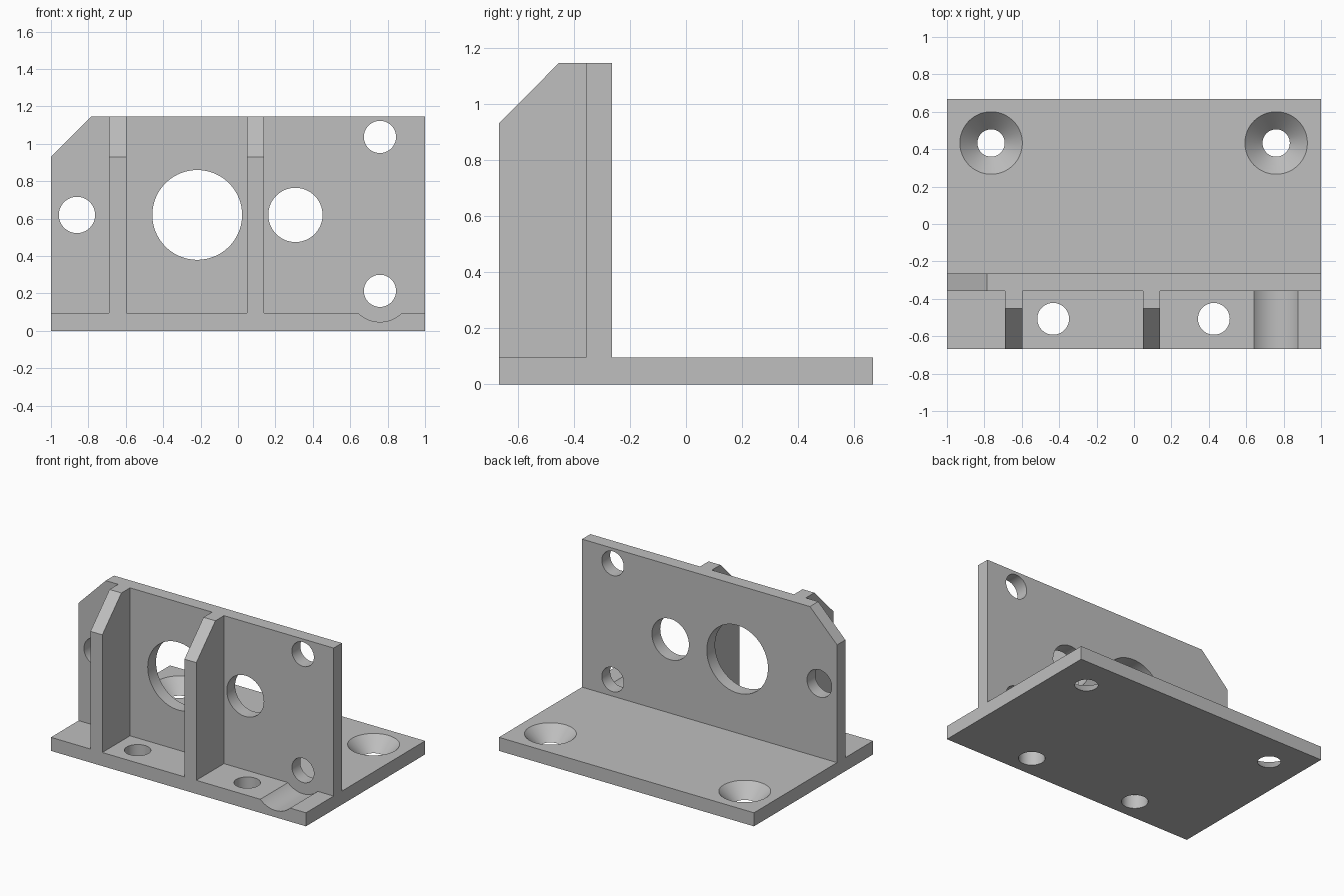
import bpy, bmesh, math
from mathutils import Vector

if "Cube" in bpy.data.objects:
    bpy.data.objects.remove(bpy.data.objects["Cube"])

grey = bpy.data.materials.new("plain_grey")
grey.diffuse_color = (0.52, 0.52, 0.52, 1)
grey.use_nodes = True
grey.node_tree.nodes["Principled BSDF"].inputs["Base Color"].default_value = grey.diffuse_color


def prism(name, pts, depth):
    """Extrude a closed outline of 3D points along the depth vector."""
    bm = bmesh.new()
    face = bm.faces.new([bm.verts.new(p) for p in pts])
    ext = bmesh.ops.extrude_face_region(bm, geom=[face])
    moved = [g for g in ext["geom"] if isinstance(g, bmesh.types.BMVert)]
    bmesh.ops.translate(bm, verts=moved, vec=Vector(depth))
    bmesh.ops.recalc_face_normals(bm, faces=bm.faces)
    mesh = bpy.data.meshes.new(name)
    bm.to_mesh(mesh)
    bm.free()
    obj = bpy.data.objects.new(name, mesh)
    bpy.context.collection.objects.link(obj)
    mesh.materials.append(grey)
    return obj


def cone(z0, z1, r0, r1, x, y):
    bpy.ops.mesh.primitive_cone_add(vertices=96, radius1=r0, radius2=r1,
                                    depth=z1 - z0, location=(x, y, (z0 + z1) / 2))
    return bpy.context.object


def cylinder_y(x, z, r, y0, y1):
    bpy.ops.mesh.primitive_cylinder_add(vertices=96, radius=r, depth=y1 - y0,
                                        location=(x, (y0 + y1) / 2, z),
                                        rotation=(math.pi / 2, 0, 0))
    return bpy.context.object


def combine(target, other, op):
    """Apply a boolean and discard the helper."""
    bpy.context.view_layer.update()
    mod = target.modifiers.new("bool", 'BOOLEAN')
    mod.operation, mod.object, mod.solver = op, other, 'EXACT'
    bpy.ops.object.select_all(action='DESELECT')
    bpy.context.view_layer.objects.active = target
    target.select_set(True)
    bpy.ops.object.modifier_apply(modifier=mod.name)
    bpy.data.objects.remove(other)


X, Y, T, TOP, CH = 1.0, 0.667, 0.096, 1.145, 0.93
WF, WB = -0.357, -0.264   # wall front and back

# Base plate with countersunk rear holes, plain front holes and a groove
base = prism("mounting_bracket", [(-X, -Y, 0), (X, -Y, 0), (X, Y, 0), (-X, Y, 0)], (0, 0, T))
for x in (-0.764, 0.76):
    slope = (0.167 - 0.073) / T
    e = 0.02
    combine(base, cone(-e, T + e, 0.073 - slope * e, 0.167 + slope * e, x, 0.433), 'DIFFERENCE')
for x in (-0.432, 0.427):
    combine(base, cone(-0.1, 0.3, 0.085, 0.085, x, -0.507), 'DIFFERENCE')
combine(base, cylinder_y(0.759, 0.214, 0.166, -0.8, WF), 'DIFFERENCE')

# Upright wall with one clipped corner and five holes
wall = prism("upright_wall", [(-X, WF, 0.03), (X, WF, 0.03), (X, WF, TOP),
                              (-0.787, WF, TOP), (-X, WF, CH)], (0, WB - WF, 0))
for x, z, r in ((-0.861, 0.62, 0.097), (-0.218, 0.62, 0.24), (0.307, 0.62, 0.145),
                (0.759, 1.037, 0.086), (0.759, 0.214, 0.086)):
    combine(wall, cylinder_y(x, z, r, -0.6, 0), 'DIFFERENCE')
combine(base, wall, 'UNION')

# Two gusset ribs with sloped tops
for x in (-0.69, 0.047):
    rib = prism("rib", [(x, -Y, 0.03), (x, -0.3, 0.03), (x, -0.3, TOP),
                        (x, -0.453, TOP), (x, -Y, CH)], (0.093, 0, 0))
    combine(base, rib, 'UNION')

bpy.ops.object.select_all(action='DESELECT')
base.select_set(True)
bpy.context.view_layer.objects.active = base
bpy.ops.object.shade_smooth_by_angle(angle=math.radians(25))
